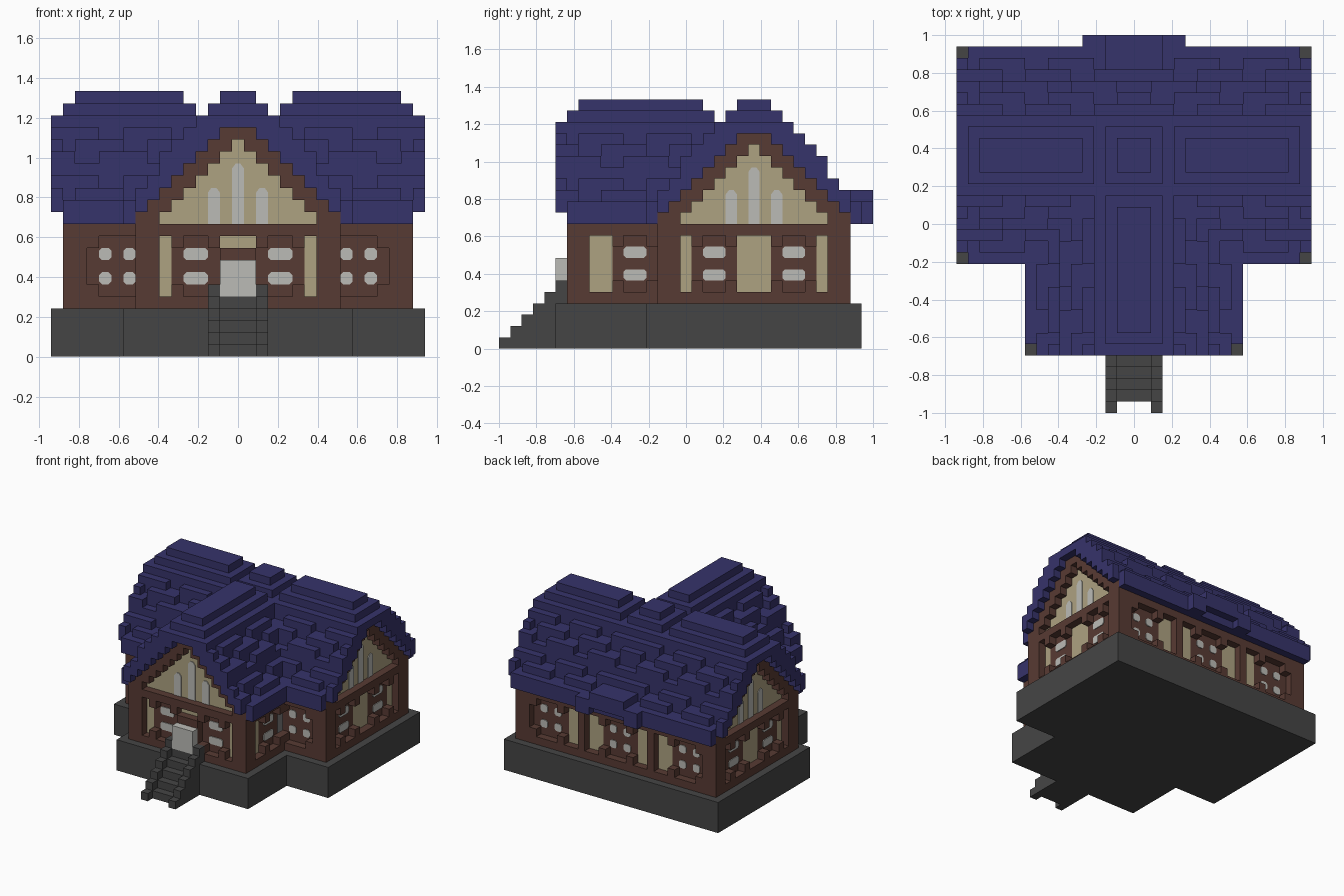
import bpy, bmesh
from math import radians
from mathutils import Matrix, Vector

if "Cube" in bpy.data.objects:
    bpy.data.objects.remove(bpy.data.objects["Cube"])

U = 2 / 33  # one block


def material(name, r, g, b):
    m = bpy.data.materials.new(name)
    m.use_nodes = True
    m.diffuse_color = (r, g, b, 1)
    m.node_tree.nodes["Principled BSDF"].inputs["Base Color"].default_value = (r, g, b, 1)
    return m


BLUE = material("roof blue", .037, .033, .145)
BROWN = material("timber brown", .097, .043, .033)
CREAM = material("plaster cream", .42, .36, .22)
GREY = material("stone grey", .06, .06, .06)
WHITE = material("window pale grey", .5, .5, .47)

parts = {}


def part(name, mat):
    return parts.setdefault(name, (bmesh.new(), mat))[0]


def prism(bm, pts, d0, d1, place=Matrix()):
    """Extrude an outline in the x-z plane from depth d0 to d1."""
    rings = [[bm.verts.new(place @ Vector((s, d, z)) * U) for s, z in pts] for d in (d0, d1)]
    bm.faces.new(rings[0])
    bm.faces.new(rings[1][::-1])
    n = len(pts)
    for i in range(n):
        j = (i + 1) % n
        bm.faces.new((rings[0][i], rings[1][i], rings[1][j], rings[0][j]))


def box(bm, s0, s1, z0, z1, d0, d1, place=Matrix()):
    prism(bm, [(s0, z0), (s1, z0), (s1, z1), (s0, z1)], d0, d1, place)


def pane(bm, s0, s1, z0, z1, place, c=.22):
    """Thin window plate with clipped corners."""
    prism(bm, [(s0 + c, z0), (s1 - c, z0), (s1, z0 + c), (s1, z1 - c),
               (s1 - c, z1), (s0 + c, z1), (s0, z1 - c), (s0, z0 + c)], .9, 1, place)


# Stone base and stairs
base = part("stone_base", GREY)
prism(base, [(-15.5, 0), (15.5, 0), (15.5, 4), (-15.5, 4)], -3.5, 15.5)
box(base, -9.5, 9.5, 0, 4, -11.5, -3.5)
stairs = part("front_stairs", GREY)
for k in range(6):
    y = k - 16.5
    for side in (-2, 2):
        box(stairs, side - .5, side + .5, 0, k + 1, y, y + 1)
    if k:
        box(stairs, -1.5, 1.5, 0, k, y, y + 1)


# Timber-framed walls: s runs along the wall, depth runs inward
def wall(name, x, y, angle, half, panels, braces=(), flip=False, gable=False):
    place = Matrix.Translation((x, y, 0)) @ Matrix.Rotation(radians(angle), 4, 'Z')
    if flip:
        place = Matrix.Diagonal((-1, 1, 1, 1)) @ place
    frame = part(name + "_timber", BROWN)
    plaster = part(name + "_plaster", CREAM)
    glass = part(name + "_windows", WHITE)
    box(frame, -half, half, 4, 5, 0, 2, place)
    box(frame, -half, half, 10, 11, 0, 2, place)
    for s0, s1, kind in panels:
        if kind == "post":
            box(frame, s0, s1, 5, 10, 0, 2, place)
        elif kind == "cream":
            box(plaster, s0, s1, 5, 10, 1, 2, place)
        elif kind == "door":
            box(frame, s0, s1, 5, 9, 0, 2, place)
            box(plaster, s0, s1, 9, 10, 1, 2, place)
        else:
            box(frame, s0, s1, 5, 10, 1, 2, place)
            spans = [(s0 + 1, s1 - 1)] if kind == "wide" else [(s0 + 1, s0 + 2), (s1 - 2, s1 - 1)]
            for a, b in spans:
                for z in (6, 8):
                    pane(glass, a, b, z, z + 1, place)
            braces = list(braces) + [s0, s1 - 1]
    for s in braces:
        for z in (5, 9):
            box(frame, s, s + 1, z, z + 1, 0, 1, place)
    if gable:
        trim = part(name + "_gable_trim", BROWN)
        for k in range(9):
            z0 = max(11, 18 - k)
            z1 = 20 - max(k, 1)
            for s in {-k, k}:
                box(trim, s - .5, s + .5, z0, z1, 0, 1, place)
            if k < 7:
                box(plaster, -k - 1.5, k + 1.5, 17 - k, 18 - k, 1, 2, place)
        for s, top in ((-2, 14), (0, 16), (2, 14)):
            prism(glass, [(s - .5, 11), (s + .5, 11), (s + .5, top - .4), (s + .2, top),
                          (s - .2, top), (s - .5, top - .4)], .9, 1, place)


def mirrored(panels):
    return panels + [(-b, -a, kind) for a, b, kind in panels]


gable_side = mirrored([(7.5, 8.5, "post"), (5.5, 7.5, "cream"), (1.5, 5.5, "wide")])
wall("front_wall", 0, -10.5, 0, 8.5, gable_side + [(-1.5, 1.5, "door")],
     braces=(-7.5, 6.5), gable=True)
for side, flip in (("left", False), ("right", True)):
    wall(side + "_wall", 14.5, 6, 90, 8.5, gable_side + [(-1.5, 1.5, "cream")],
         flip=flip, gable=True)
    wall(side + "_wing_wall", 8.5, -6.5, 90, 4,
         [(-4, -3, "post"), (-3, 0, "cream"), (0, 4, "wide")], braces=(-3,), flip=flip)
    wall(side + "_front_wall", 11.5, -2.5, 0, 3,
         [(2, 3, "post"), (1, 2, "cream"), (-4, 1, "pair")], flip=flip)
wall("back_wall", 0, 14.5, 180, 14.5,
     mirrored([(13.5, 14.5, "post"), (12.5, 13.5, "cream"), (7.5, 12.5, "pair"),
               (5.5, 7.5, "cream"), (4.5, 5.5, "post"), (2.5, 4.5, "cream")])
     + [(-2.5, 2.5, "pair")])

# Door block at the head of the stairs
box(part("front_door", WHITE), -1.5, 1.5, 5, 8, -11.5, -10.4)

# Stepped cross-gable roof
RISE = [22, 22, 21, 20, 19, 18, 17, 15, 14, 13]


def roof_top(k, s, end):
    """Height k blocks off the ridge and s blocks from the crossing."""
    if k > 9 or s > end or (k == 9 and s == end):
        return 0
    cap = {2: 21, 3: 20, 4: 21, end - 1: 21, end: 20}.get(s, 22)
    shingle = 1 if 3 < k < 9 and s < end and (s // 2 + k) % 3 == 0 else 0
    return min(cap, RISE[k] - shingle)


cells = set()
for x in range(-15, 16):
    for y in range(-11, 16):
        options = [(roof_top(abs(y - 6), abs(x), 15), abs(y - 6))]
        if y <= 6:
            options.append((roof_top(abs(x), 6 - y, 17), abs(x)))
        top, k = max(options)
        if top:
            cells.update((x, y, z) for z in range(20 - max(k, 1), top))
# Small porch roof at the back
for x in range(-4, 5):
    top = 14 if abs(x) < 3 else 13
    cells.update((x, y, z) for y in range(13, 17) for z in range(top - 2, top))

roof = part("stepped_roof", BLUE)
for cell in cells:
    for axis in range(3):
        for sign in (-1, 1):
            step = [0, 0, 0]
            step[axis] = sign
            if tuple(c + d for c, d in zip(cell, step)) in cells:
                continue
            ring = []
            for a, b in ((-1, -1), (1, -1), (1, 1), (-1, 1))[::sign]:
                v = Vector(cell) + Vector((0, 0, .5))
                v[axis] += sign / 2
                v[(axis + 1) % 3] += a / 2
                v[(axis + 2) % 3] += b / 2
                ring.append(roof.verts.new(v * U))
            roof.faces.new(ring)

# Turn every part into an object
for name, (bm, mat) in parts.items():
    if not bm.faces:
        continue
    if name != "stepped_roof":
        bmesh.ops.recalc_face_normals(bm, faces=bm.faces[:])
    mesh = bpy.data.meshes.new(name)
    bm.to_mesh(mesh)
    bm.free()
    mesh.materials.append(mat)
    bpy.context.collection.objects.link(bpy.data.objects.new(name, mesh))
